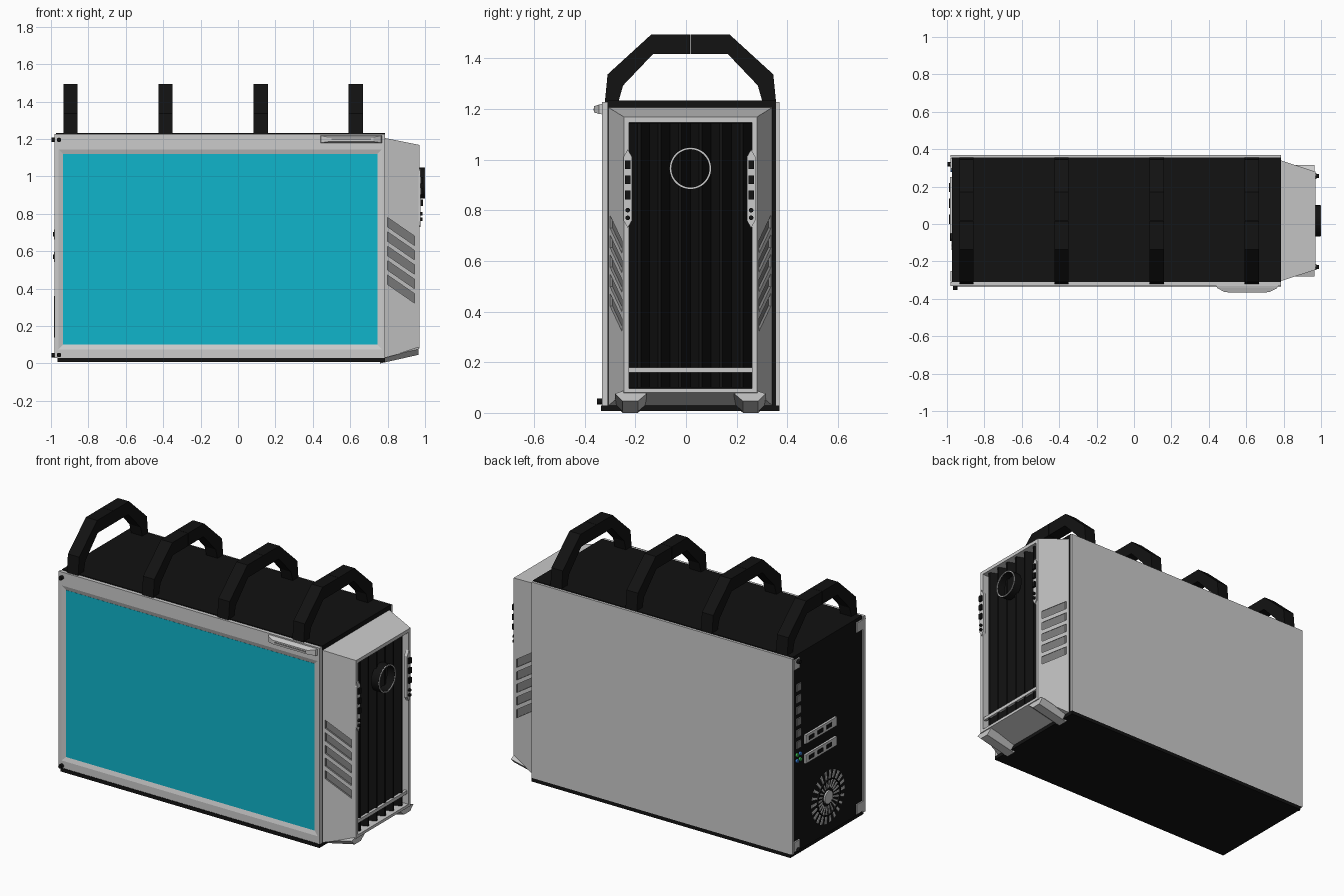
import bpy, bmesh, math
from mathutils import Vector

if "Cube" in bpy.data.objects:
    bpy.data.objects.remove(bpy.data.objects["Cube"])

def material(name, r, g, b):
    m = bpy.data.materials.new(name)
    m.diffuse_color = (r, g, b, 1)
    m.use_nodes = True
    m.node_tree.nodes["Principled BSDF"].inputs["Base Color"].default_value = m.diffuse_color
    return m

BLACK = material("black", 0.006, 0.006, 0.006)
CYAN = material("cyan_glass", 0.005, 0.46, 0.6)
DARK = material("slot_grey", 0.22, 0.22, 0.22)
GREEN = material("green_jack", 0.05, 0.6, 0.1)
BLUE = material("blue_jack", 0.05, 0.25, 0.8)
CY = 0.0175  # middle of the case in y

def loft(name, rings, mat=None, closed=False):
    """Skin equal-length rings; closed joins last to first, otherwise ends are capped."""
    bm = bmesh.new()
    vs = [[bm.verts.new(p) for p in r] for r in rings]
    n = len(vs[0])
    for k in range(len(vs) if closed else len(vs) - 1):
        a, b = vs[k], vs[(k + 1) % len(vs)]
        for i in range(n):
            j = (i + 1) % n
            bm.faces.new((a[i], a[j], b[j], b[i]))
    if not closed:
        bm.faces.new(vs[0])
        bm.faces.new(vs[-1])
    bmesh.ops.recalc_face_normals(bm, faces=bm.faces)
    me = bpy.data.meshes.new(name)
    bm.to_mesh(me)
    bm.free()
    ob = bpy.data.objects.new(name, me)
    bpy.context.collection.objects.link(ob)
    if mat:
        me.materials.append(mat)
    return ob

def place(axis, u, v, w):
    return {'x': (w, u, v), 'y': (u, w, v), 'z': (u, v, w)}[axis]

def prism(name, pts, axis, a, b, mat=None):
    return loft(name, [[place(axis, u, v, w) for u, v in pts] for w in (a, b)], mat)

def rect(axis, u0, u1, v0, v1, w):
    return [place(axis, u, v, w) for u, v in ((u0, v0), (u1, v0), (u1, v1), (u0, v1))]

def box(name, x0, x1, y0, y1, z0, z1, mat=None):
    return loft(name, [rect('z', x0, x1, y0, y1, z) for z in (z0, z1)], mat)

def circle(r, u=0, v=0, n=24):
    return [(u + r * math.cos(2 * math.pi * i / n), v + r * math.sin(2 * math.pi * i / n)) for i in range(n)]

def smooth(ob):
    bpy.ops.object.select_all(action='DESELECT')
    ob.select_set(True)
    bpy.context.view_layer.objects.active = ob
    bpy.ops.object.shade_smooth_by_angle(angle=math.radians(35))

def knob(name, axis, u, v, a, b, r=0.012, mat=BLACK):
    smooth(prism(name, circle(r, u, v, 16), axis, a, b, mat))

def tube(name, u, v, r_in, r_out, a, b, mat=None, n=48):
    rings = [[place('x', p, q, w) for p, q in circle(r, u, v, n)]
             for r, w in ((r_out, a), (r_out, b), (r_in, b), (r_in, a))]
    smooth(loft(name, rings, mat, closed=True))

# case core, base plate and plain side panel
box("case_core", -0.972, 0.785, -0.31, 0.355, 0.03, 1.232, BLACK)
box("base_plate", -0.965, 0.785, -0.335, 0.37, 0.008, 0.03, BLACK)
box("back_side_panel", -0.98, 0.785, 0.355, 0.37, 0.03, 1.227)

# window side panel: frame with sloped inner edge, and glass
loft("window_frame", [
    rect('y', -0.98, 0.785, 0.03, 1.227, -0.31),
    rect('y', -0.98, 0.785, 0.03, 1.227, -0.332),
    rect('y', -0.96, 0.77, 0.075, 1.145, -0.332),
    rect('y', -0.935, 0.745, 0.10, 1.12, -0.324),
    rect('y', -0.935, 0.745, 0.10, 1.12, -0.31)], closed=True)
box("window_glass", -0.935, 0.745, -0.325, -0.311, 0.10, 1.12, CYAN)

# latch grip on the window panel
loft("latch_grip", [
    rect('y', 0.44, 0.77, 1.178, 1.22, -0.33),
    rect('y', 0.445, 0.765, 1.18, 1.217, -0.343),
    rect('y', 0.485, 0.725, 1.186, 1.21, -0.364)])
box("latch_groove", 0.50, 0.71, -0.3655, -0.36, 1.194, 1.202, DARK)

# carrying handles
outer = [(0.338, 1.225), (0.327, 1.336), (0.154, 1.494)]
inner = [(0.285, 1.225), (0.266, 1.292), (0.148, 1.416)]
for i, x in enumerate((-0.895, -0.387, 0.122, 0.63)):
    # front half and back half meet at a seam in the middle
    for side, s in (("front", -1), ("back", 1)):
        pts = [(CY + s * u, v) for u, v in outer + [(0.001, 1.494), (0.001, 1.416)] + inner[::-1]]
        prism(f"handle_{i + 1}_{side}", pts, 'x', x - 0.038, x + 0.038, BLACK)

# tapered front bezel with deep opening
bezel = loft("front_bezel", [
    rect('x', -0.305, 0.34, 0.03, 1.205, 0.785),
    rect('x', -0.245, 0.28, 0.08, 1.168, 0.97),
    rect('x', -0.225, 0.26, 0.097, 1.147, 0.97),
    rect('x', -0.225, 0.26, 0.097, 1.147, 0.80),
    rect('x', -0.29, 0.325, 0.05, 1.19, 0.785)], closed=True)
bezel.data.materials.append(None)

# slanted vent slots cut into both bezel cheeks
def cheek_y(x, d, s):
    y = -0.305 + (x - 0.785) / 0.185 * 0.06 + d
    return y if s < 0 else 2 * CY - y

cutters = []
for s in (-1, 1):
    for k in range(5):
        z = 0.78 - k * 0.077
        quad = [(0.80, z), (0.945, z - 0.10), (0.945, z - 0.15), (0.80, z - 0.05)]
        c = loft("slot_cutter", [[(x, cheek_y(x, d, s), q) for x, q in quad] for d in (-0.02, 0.01)], DARK)
        c.hide_render = True
        cutters.append(c)
bpy.ops.object.select_all(action='DESELECT')
bpy.context.view_layer.objects.active = bezel
for c in cutters:
    m = bezel.modifiers.new("slot", 'BOOLEAN')
    m.operation, m.solver, m.object = 'DIFFERENCE', 'EXACT', c
    m.material_mode = 'TRANSFER'
    bpy.ops.object.modifier_apply(modifier=m.name)
    bpy.data.objects.remove(c)

# bezel feet
foot = [(-0.28, 0.04), (-0.25, 0.01), (-0.19, 0.01), (-0.155, 0.04), (-0.19, 0.05), (-0.25, 0.05)]
for side, s in (("front", -1), ("back", 1)):
    loft(f"{side}_foot", [[(x, y if s < 0 else 2 * CY - y, z + dz) for y, z in foot]
                          for x, dz in ((0.76, -0.01), (0.965, 0.036))])

# vertical zigzag ribs behind the opening
step = 0.485 / 6
for i in range(6):
    y = -0.225 + i * step
    prism(f"intake_rib_{i + 1}",
          [(0.82, y), (0.87, y), (0.955, y + step / 2 - 0.006), (0.955, y + step / 2 + 0.006),
           (0.87, y + step), (0.82, y + step)], 'z', 0.10, 1.145, BLACK)
box("light_bar", 0.945, 0.962, -0.225, 0.26, 0.16, 0.18)

# power ring
tube("power_ring_body", CY, 0.965, 0.074, 0.083, 0.945, 0.996, BLACK)
tube("power_ring_rim", CY, 0.965, 0.075, 0.082, 0.99, 1.0)

# control strips with buttons and jacks
strip = [(0.0, 0.73), (0.017, 0.76), (0.017, 1.01), (0.0, 1.04), (-0.017, 1.01), (-0.017, 0.76)]
for side, yc in (("front", -0.23), ("back", 0.257)):
    prism(f"{side}_control_strip", [(yc + u, v) for u, v in strip], 'x', 0.955, 0.976)
    for k, z in enumerate((0.98, 0.92, 0.86)):
        box(f"{side}_port_{k + 1}", 0.97, 0.988, yc - 0.011, yc + 0.011, z - 0.017, z + 0.017, BLACK)
    for k, z in enumerate((0.80, 0.77)):
        knob(f"{side}_jack_{k + 1}", 'x', yc, z, 0.97, 0.987, 0.009)

# thumbscrews on the window panel and the rear, with rear corner tabs
for lvl, z in (("upper", 1.195), ("lower", 0.045)):
    knob(f"{lvl}_panel_screw", 'y', -0.957, z, -0.352, -0.33)
    knob(f"{lvl}_rear_screw", 'x', 0.32, z, -0.998, -0.972)
    zt = min(max(z, 0.07), 1.18)
    for side, y in (("front", -0.28), ("back", 0.325)):
        box(f"{lvl}_{side}_corner_tab", -0.98, -0.97, y - 0.028, y + 0.028, zt - 0.03, zt + 0.03)

# rear connector column
for k in range(6):
    z = 1.03 - k * 0.07
    box(f"rear_port_{k + 1}", -0.979, -0.97, 0.285, 0.325, z - 0.022, z + 0.022, DARK)
for k, (y, z, m) in enumerate(((0.32, 0.62, GREEN), (0.29, 0.62, BLUE), (0.32, 0.585, BLUE), (0.29, 0.585, GREEN))):
    knob(f"audio_jack_{k + 1}", 'x', y, z, -0.982, -0.97, 0.011, m)

# expansion cards with connector sockets
for k, z in enumerate((0.69, 0.57)):
    box(f"card_{k + 1}_bracket", -0.985, -0.97, -0.05, 0.25, z - 0.027, z + 0.027)
    for j in range(3):
        y = 0.20 - j * 0.085
        box(f"card_{k + 1}_socket_{j + 1}", -0.988, -0.98, y - 0.03, y + 0.02, z - 0.012, z + 0.012, BLACK)

# power supply fan
FY, FZ = 0.02, 0.25
knob("fan_hub", 'x', FY, FZ, -0.981, -0.97, 0.04, None)
for k in range(22):
    a = 2 * math.pi * k / 22
    d, n = Vector((math.cos(a), math.sin(a))), Vector((-math.sin(a), math.cos(a)))
    c = Vector((FY, FZ))
    pts = [c + d * r + n * w for r, w in ((0.055, -0.004), (0.16, -0.009), (0.16, 0.009), (0.055, 0.004))]
    prism(f"fan_blade_{k + 1}", pts, 'x', -0.977, -0.97)
tube("fan_guard", FY, FZ, 0.105, 0.111, -0.984, -0.971, BLACK)
